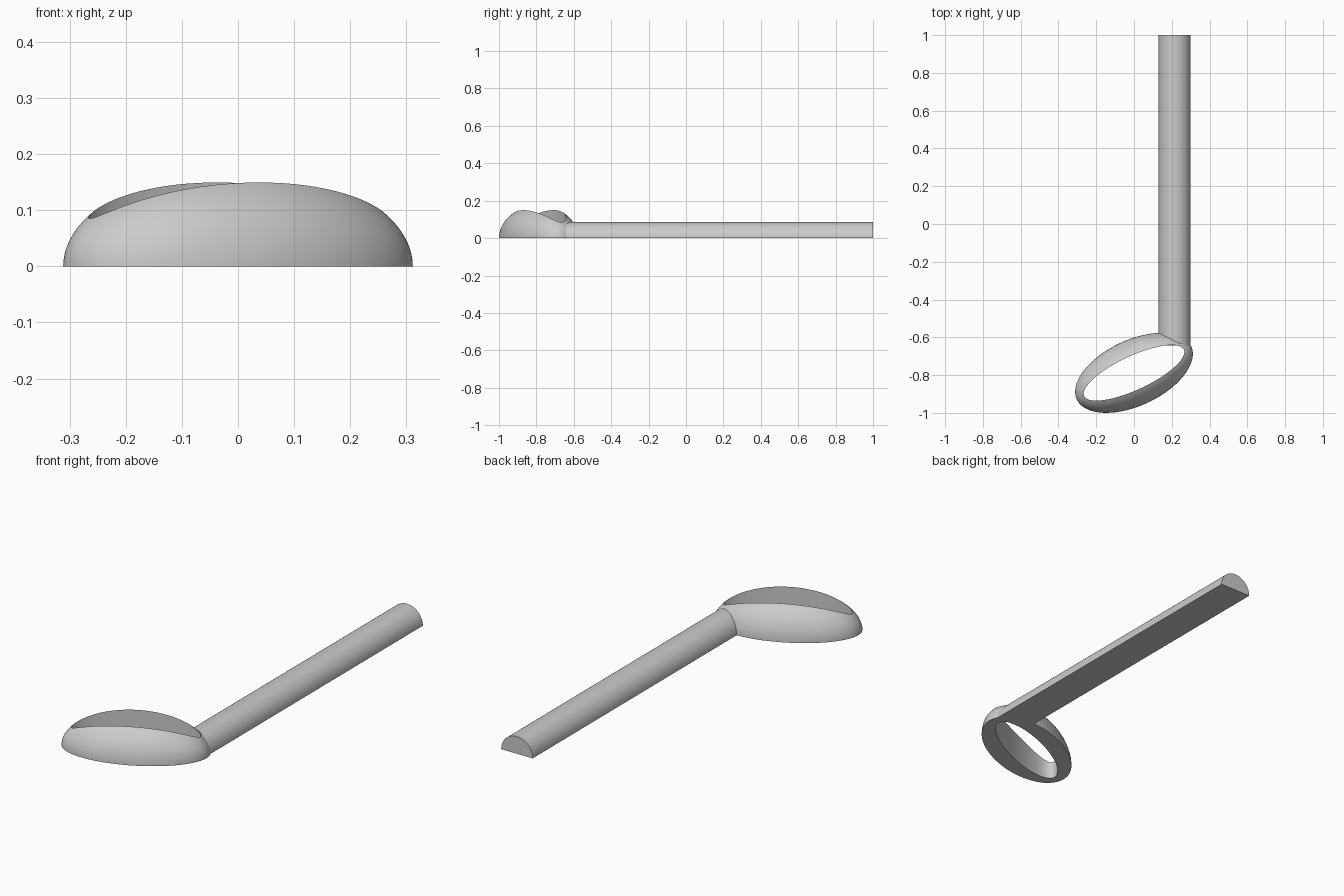
import bpy, bmesh, math
from mathutils import Matrix

cube = bpy.data.objects.get("Cube")
if cube:
    bpy.data.objects.remove(cube, do_unlink=True)

grey = bpy.data.materials.new("light_grey")
grey.use_nodes = True
colour = (0.6, 0.6, 0.6, 1)
grey.diffuse_color = colour
grey.node_tree.nodes["Principled BSDF"].inputs["Base Color"].default_value = colour


def finish(bm, name):
    """Turn a bmesh into a smooth object with sharp edges kept."""
    bmesh.ops.recalc_face_normals(bm, faces=bm.faces)
    mesh = bpy.data.meshes.new(name)
    bm.to_mesh(mesh)
    bm.free()
    mesh.materials.append(grey)
    obj = bpy.data.objects.new(name, mesh)
    bpy.context.collection.objects.link(obj)
    bpy.ops.object.select_all(action='DESELECT')
    obj.select_set(True)
    bpy.context.view_layer.objects.active = obj
    bpy.ops.object.shade_smooth_by_angle(angle=math.radians(35))
    return obj


# Note head: half ellipsoid pierced by a narrower upright oval hole
LONG, SHORT = 0.334, 0.174
HOLE_LONG, HOLE_SHORT = 0.291, 0.089
SEGMENTS, STEPS = 128, 14
bm = bmesh.new()
loops = []
for i in range(SEGMENTS):
    t = 2 * math.pi * i / SEGMENTS
    c, s = math.cos(t), math.sin(t)
    loop = [bm.verts.new((HOLE_LONG * c, HOLE_SHORT * s, 0))]
    for k in range(STEPS + 1):
        f = math.sin(k / STEPS * math.pi / 2)
        x = (HOLE_LONG + (LONG - HOLE_LONG) * f) * c
        y = (HOLE_SHORT + (SHORT - HOLE_SHORT) * f) * s
        rest = 1 - (x / LONG) ** 2 - (y / SHORT) ** 2
        loop.append(bm.verts.new((x, y, SHORT * math.sqrt(max(0, rest)))))
    # The outer rim lies exactly on the ground
    loop[-1].co.z = 0
    loops.append(loop)
for i, a in enumerate(loops):
    b = loops[(i + 1) % SEGMENTS]
    for k in range(len(a)):
        n = (k + 1) % len(a)
        bm.faces.new((a[k], a[n], b[n], b[k]))
bm.transform(Matrix.Translation((0, -0.788, 0)) @ Matrix.Rotation(math.radians(25), 4, 'Z'))
finish(bm, "note_head")

# Stem: half-round bar lying on its flat side
RADIUS, STEM_X, START, END = 0.085, 0.215, -0.642, 1.0
bm = bmesh.new()
arc = [math.pi * i / 32 for i in range(33)]
profile = [bm.verts.new((STEM_X + RADIUS * math.cos(t), START, RADIUS * math.sin(t))) for t in arc]
face = bm.faces.new(profile)
ext = bmesh.ops.extrude_face_region(bm, geom=[face], use_keep_orig=True)
moved = [v for v in ext["geom"] if isinstance(v, bmesh.types.BMVert)]
bmesh.ops.translate(bm, verts=moved, vec=(0, END - START, 0))
finish(bm, "note_stem")
